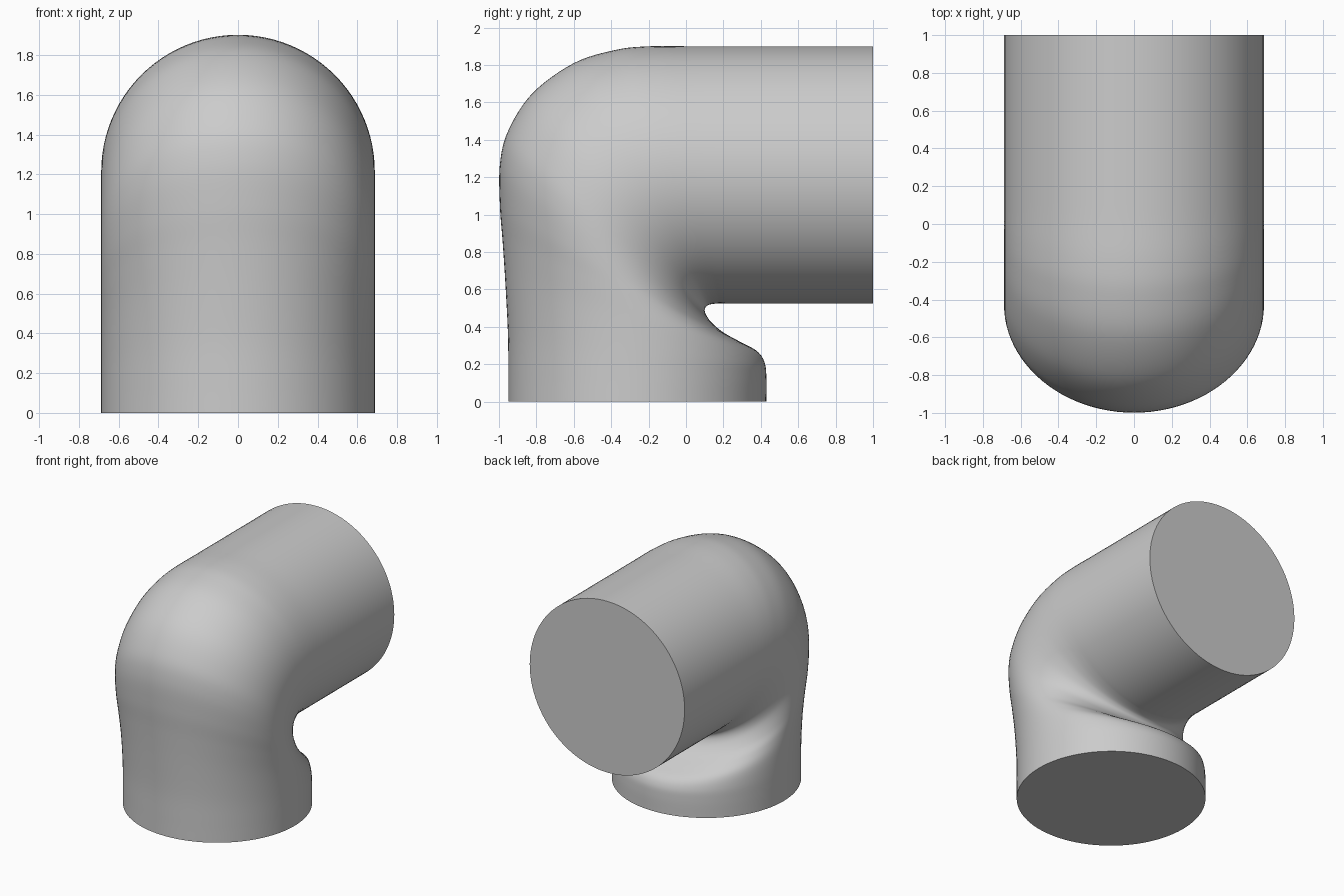
import bpy, bmesh, math
from mathutils import Vector

cube = bpy.data.objects.get("Cube")
if cube:
    bpy.data.objects.remove(cube, do_unlink=True)

SEGMENTS, STEPS, HALF_WIDTH = 96, 6, 0.688

# Side profile of the bend: matching (y, z) points on the outer and inner curve
OUTER = [(-.95, 0), (-.95, .15), (-.952, .36), (-.965, .62), (-.98, .85),
         (-.995, 1.05), (-.995, 1.27), (-.95, 1.45), (-.82, 1.65), (-.6, 1.81),
         (-.38, 1.88), (-.2, 1.9), (.05, 1.9), (.42, 1.9), (1, 1.9)]
INNER = [(.43, 0), (.43, .13), (.42, .21), (.38, .27), (.29, .32),
         (.2, .37), (.14, .42), (.11, .46), (.10, .49), (.11, .51),
         (.13, .52), (.17, .525), (.22, .525), (.42, .525), (1, .525)]


def smooth_path(points):
    """Catmull-Rom curve through the points."""
    p = [Vector((0, y, z)) for y, z in points]
    p = [2 * p[0] - p[1]] + p + [2 * p[-1] - p[-2]]
    path = []
    for a, b, c, d in zip(p, p[1:], p[2:], p[3:]):
        for i in range(STEPS):
            t = i / STEPS
            path.append(b + (c - a) * t / 2 + (a * 2 - b * 5 + c * 4 - d) * t**2 / 2
                        + (b * 3 - a - c * 3 + d) * t**3 / 2)
    return path + [p[-2]]


# Elliptical rings fanned around the inner corner of the elbow
bm = bmesh.new()
rings = []
for outer, inner in zip(smooth_path(OUTER), smooth_path(INNER)):
    centre, arm = (outer + inner) / 2, (outer - inner) / 2
    ring = []
    for i in range(SEGMENTS):
        angle = math.tau * i / SEGMENTS
        side = Vector((HALF_WIDTH * math.sin(angle), 0, 0))
        ring.append(bm.verts.new(centre + arm * math.cos(angle) + side))
    rings.append(ring)

# Pipe wall and flat end caps
for low, high in zip(rings, rings[1:]):
    for i in range(SEGMENTS):
        j = (i + 1) % SEGMENTS
        bm.faces.new((low[i], low[j], high[j], high[i]))
bm.faces.new(rings[0])
bm.faces.new(rings[-1])
bmesh.ops.recalc_face_normals(bm, faces=bm.faces)

mesh = bpy.data.meshes.new("elbow_pipe")
bm.to_mesh(mesh)
bm.free()
pipe = bpy.data.objects.new("elbow_pipe", mesh)
bpy.context.collection.objects.link(pipe)

# Plain grey material
grey = bpy.data.materials.new("light_grey")
grey.use_nodes = True
colour = (0.6, 0.6, 0.6, 1)
grey.diffuse_color = colour
grey.node_tree.nodes["Principled BSDF"].inputs["Base Color"].default_value = colour
mesh.materials.append(grey)

bpy.ops.object.select_all(action="DESELECT")
pipe.select_set(True)
bpy.context.view_layer.objects.active = pipe
bpy.ops.object.shade_smooth_by_angle(angle=math.radians(40))
